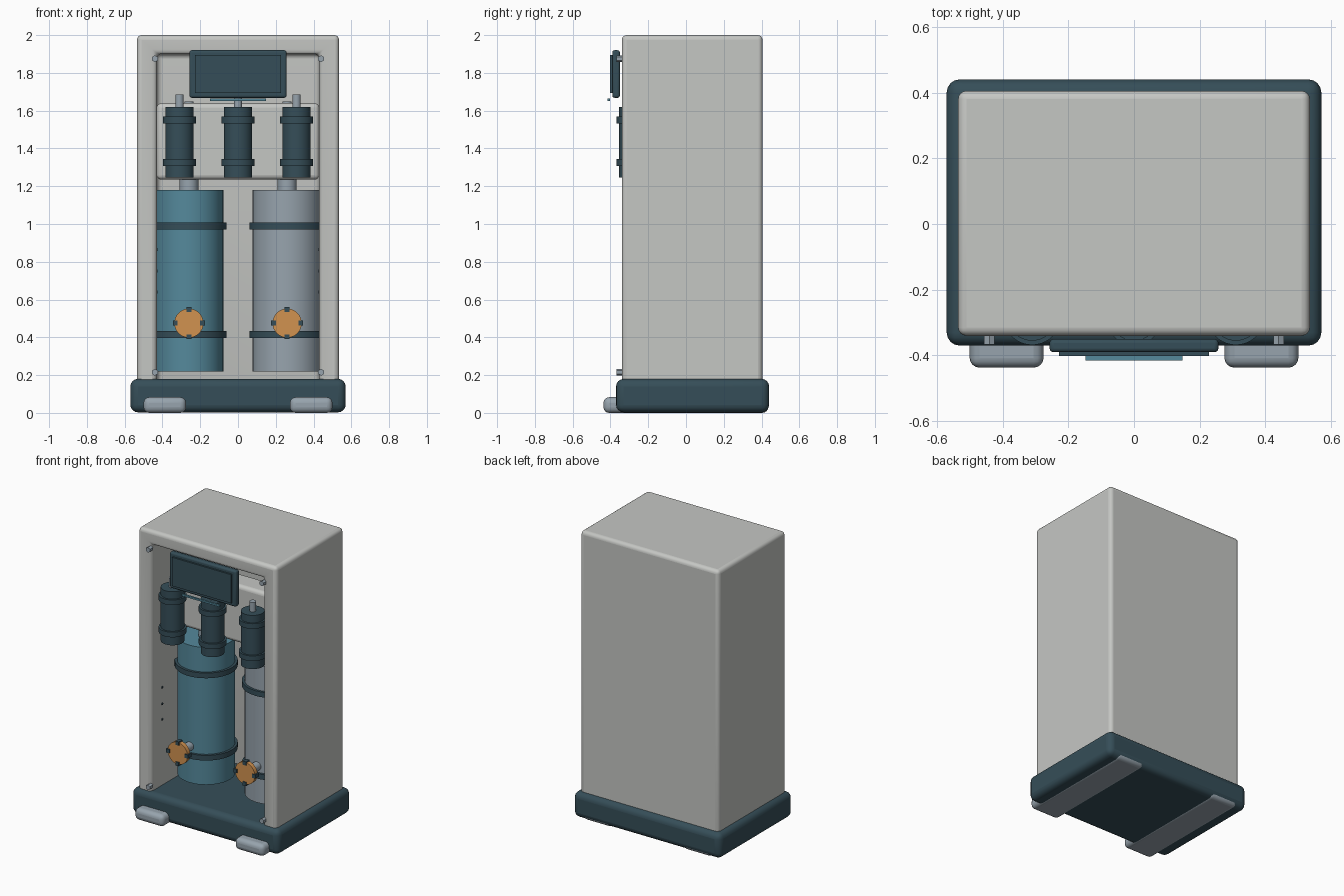
import bpy, math
from mathutils import Vector

if "Cube" in bpy.data.objects:
    bpy.data.objects.remove(bpy.data.objects["Cube"], do_unlink=True)


def material(name, rgb):
    m = bpy.data.materials.new(name)
    m.use_nodes = True
    m.diffuse_color = (*rgb, 1)
    m.node_tree.nodes["Principled BSDF"].inputs["Base Color"].default_value = (*rgb, 1)
    return m


SHELL = material("light grey shell", (0.56, 0.57, 0.55))
DARK = material("dark slate", (0.036, 0.076, 0.098))
TEAL = material("teal", (0.09, 0.25, 0.33))
STEEL = material("steel grey", (0.31, 0.37, 0.42))
ORANGE = material("orange", (0.64, 0.29, 0.08))


def finish(ob, name, mat, bevel=0, segments=4):
    ob.name = name
    ob.data.materials.append(mat)
    if bevel:
        mod = ob.modifiers.new("Bevel", "BEVEL")
        mod.width = bevel
        mod.segments = segments
        mod.limit_method = "ANGLE"
    bpy.ops.object.shade_smooth_by_angle(angle=math.radians(35))
    return ob


def box(name, x, y, z, mat, bevel=0, segments=4):
    """Box from (min, max) ranges on each axis."""
    bpy.ops.mesh.primitive_cube_add(size=1)
    ob = bpy.context.object
    for v in ob.data.vertices:
        v.co = [r[0] if c < 0 else r[1] for c, r in zip(v.co, (x, y, z))]
    return finish(ob, name, mat, bevel, segments)


def rod(name, start, end, radius, mat, sides=40, bevel=0):
    """Cylinder between two points."""
    a, b = Vector(start), Vector(end)
    bpy.ops.mesh.primitive_cylinder_add(vertices=sides, radius=radius,
                                        depth=(b - a).length, location=(a + b) / 2)
    ob = bpy.context.object
    ob.rotation_euler = (b - a).to_track_quat("Z", "Y").to_euler()
    return finish(ob, name, mat, bevel, 2)


def upright(name, x, y, z0, z1, radius, mat, bevel=0):
    return rod(name, (x, y, z0), (x, y, z1), radius, mat, bevel=bevel)


# Cabinet shell, open at the front and floor
cabinet = box("cabinet", (-0.535, 0.535), (-0.34, 0.405), (0.1, 2), SHELL)
cutter = box("cabinet_cutter", (-0.43, 0.43), (-1, 0.31), (0, 1.9), SHELL)
cutter.hide_render = True
cutter.hide_set(True)
cut = cabinet.modifiers.new("Opening", "BOOLEAN")
cut.operation = "DIFFERENCE"
cut.object = cutter
soft = cabinet.modifiers.new("Bevel", "BEVEL")
soft.width = 0.025
soft.segments = 4
soft.limit_method = "ANGLE"

# Plinth and skids
box("base", (-0.57, 0.57), (-0.37, 0.44), (0.003, 0.18), DARK, 0.04)

# Manifold block across the cabinet
box("manifold", (-0.43, 0.43), (-0.06, 0.1), (1.235, 1.64), SHELL, 0.025)

for side, s in (("right", -1), ("left", 1)):
    box(side + "_skid", sorted((s * 0.275, s * 0.5)), (-0.437, 0.435), (0, 0.083), STEEL, 0.03)

    # Tanks with straps and necks
    x, y = s * 0.26, 0.02
    upright(side + "_tank", x, y, 0.22, 1.18, 0.183, TEAL if s < 0 else STEEL)
    upright(side + "_tank_neck", x, y, 1.17, 1.25, 0.05, STEEL)
    upright(side + "_top_port", x, y, 1.62, 1.648, 0.024, STEEL)
    for z in (0.415, 0.99):
        upright(side + "_tank_strap", x, y, z - 0.018, z + 0.018, 0.2, DARK)

    # Valve wheel with four grips
    rod(side + "_valve_stem", (x, -0.26, 0.475), (x, -0.14, 0.475), 0.03, STEEL)
    rod(side + "_valve_wheel", (x, -0.295, 0.475), (x, -0.265, 0.475), 0.077, ORANGE)
    for dx, dz in ((1, 0), (-1, 0), (0, 1), (0, -1)):
        gx, gz = x + dx * 0.072, 0.475 + dz * 0.072
        box(side + "_valve_grip", (gx - 0.013, gx + 0.013), (-0.302, -0.262),
            (gz - 0.013, gz + 0.013), DARK)

    # Frame screws and wall studs
    for z in (0.215, 1.875):
        rod(side + "_frame_screw", (s * 0.44, -0.367, z), (s * 0.44, -0.33, z), 0.018, STEEL, 6)
    for z in (0.64, 0.75, 0.865):
        rod(side + "_wall_stud", (s * 0.425, -0.225, z), (s * 0.44, -0.225, z), 0.008, DARK, 10)

# Filter canisters with rings and top fittings
for name, x in (("right", -0.31), ("middle", 0), ("left", 0.31)):
    upright(name + "_filter", x, -0.28, 1.245, 1.62, 0.075, DARK)
    upright(name + "_filter_fitting", x, -0.28, 1.61, 1.685, 0.022, STEEL)
    for z in (1.325, 1.55):
        upright(name + "_filter_ring", x, -0.28, z - 0.018, z + 0.018, 0.088, DARK)

# Display unit with raised screen and light bar
box("display_housing", (-0.257, 0.257), (-0.39, -0.35), (1.668, 1.92), DARK, 0.012, 3)
box("display_screen", (-0.228, 0.228), (-0.402, -0.385), (1.694, 1.894), DARK)
box("light_bar", (-0.148, 0.148), (-0.415, -0.402), (1.652, 1.664), TEAL)
